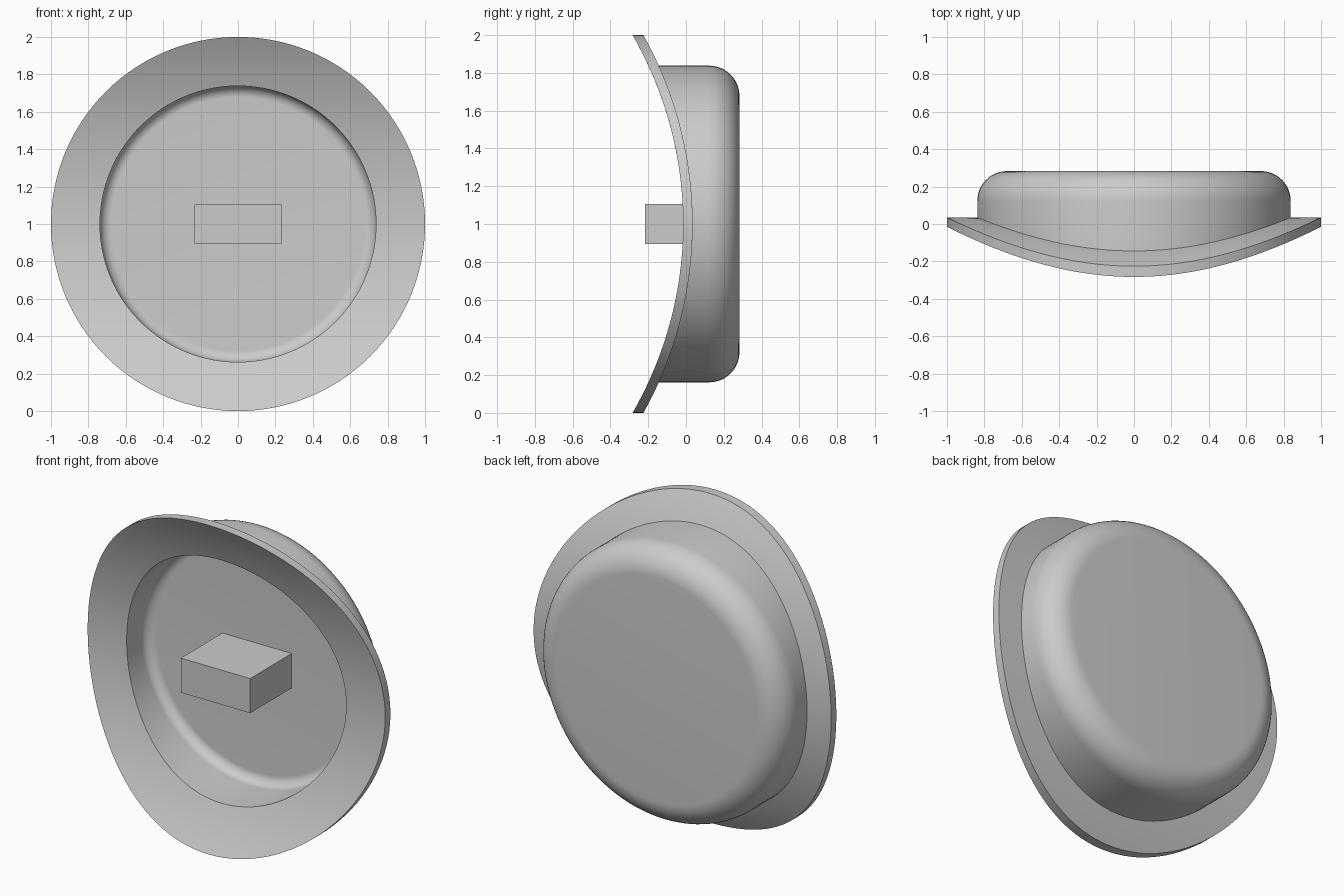
import bpy
import bmesh
from math import sin, cos, pi, sqrt, radians

if "Cube" in bpy.data.objects:
    bpy.data.objects.remove(bpy.data.objects["Cube"], do_unlink=True)

SEG = 128
CENTRE_Z = 1.0
BACK_Y, WALL = 0.283, 0.1
CUP_R, FILLET = 0.838, 0.16
FLOOR_Y, HOLE_R = BACK_Y - WALL, CUP_R - WALL
ARC_Y, FRONT_ARC, BACK_ARC = -2.015, 2.0, 2.05

grey = bpy.data.materials.new("plain_grey")
grey.use_nodes = True
colour = (0.6, 0.6, 0.6, 1)
grey.diffuse_color = colour
grey.node_tree.nodes["Principled BSDF"].inputs["Base Color"].default_value = colour


def saddle(radius):
    """Depth of a cylinder lying along x, as a function of height."""
    return lambda z: ARC_Y + sqrt(radius * radius - z * z)


def flat(y):
    return lambda z: y


def fillet(r, y, size, steps=12):
    """Quarter round from the side wall to the flat end at depth y."""
    angles = [pi / 2 * i / steps for i in range(steps + 1)]
    return [(r - size + size * cos(a), flat(y - size + size * sin(a))) for a in angles]


def finish(bm, name):
    bmesh.ops.recalc_face_normals(bm, faces=bm.faces)
    mesh = bpy.data.meshes.new(name)
    bm.to_mesh(mesh)
    bm.free()
    mesh.materials.append(grey)
    obj = bpy.data.objects.new(name, mesh)
    bpy.context.collection.objects.link(obj)
    return obj


# Profile from the inner floor, over the curved flange, to the outer back
front, back = saddle(FRONT_ARC), saddle(BACK_ARC)
STEPS = 6
profile = fillet(HOLE_R, FLOOR_Y, FILLET - WALL)[::-1]
profile += [(HOLE_R + (1 - HOLE_R) * i / STEPS, front) for i in range(STEPS + 1)]
profile += [(1 + (CUP_R - 1) * i / STEPS, back) for i in range(STEPS + 1)]
profile += fillet(CUP_R, BACK_Y, FILLET)

# Cup with saddle-shaped flange
bm = bmesh.new()
rings = []
for r, depth in profile:
    ring = []
    for i in range(SEG):
        a = 2 * pi * i / SEG
        x, z = r * cos(a), r * sin(a)
        ring.append(bm.verts.new((x, depth(z), z + CENTRE_Z)))
    rings.append(ring)
for a, b in zip(rings, rings[1:]):
    for i in range(SEG):
        j = (i + 1) % SEG
        bm.faces.new((a[i], a[j], b[j], b[i]))
bm.faces.new(rings[0])
bm.faces.new(rings[-1])
cup = finish(bm, "flanged_cup")
bpy.ops.object.select_all(action="DESELECT")
cup.select_set(True)
bpy.context.view_layer.objects.active = cup
bpy.ops.object.shade_smooth_by_angle(angle=radians(30))

# Rectangular stub standing on the cup floor
bm = bmesh.new()
bmesh.ops.create_cube(bm, size=1)
FRONT_Y, STUB_END = -0.216, FLOOR_Y + 0.01
bmesh.ops.scale(bm, vec=(0.466, STUB_END - FRONT_Y, 0.21), verts=bm.verts)
bmesh.ops.translate(bm, vec=(0, (STUB_END + FRONT_Y) / 2, CENTRE_Z), verts=bm.verts)
finish(bm, "centre_stub")
